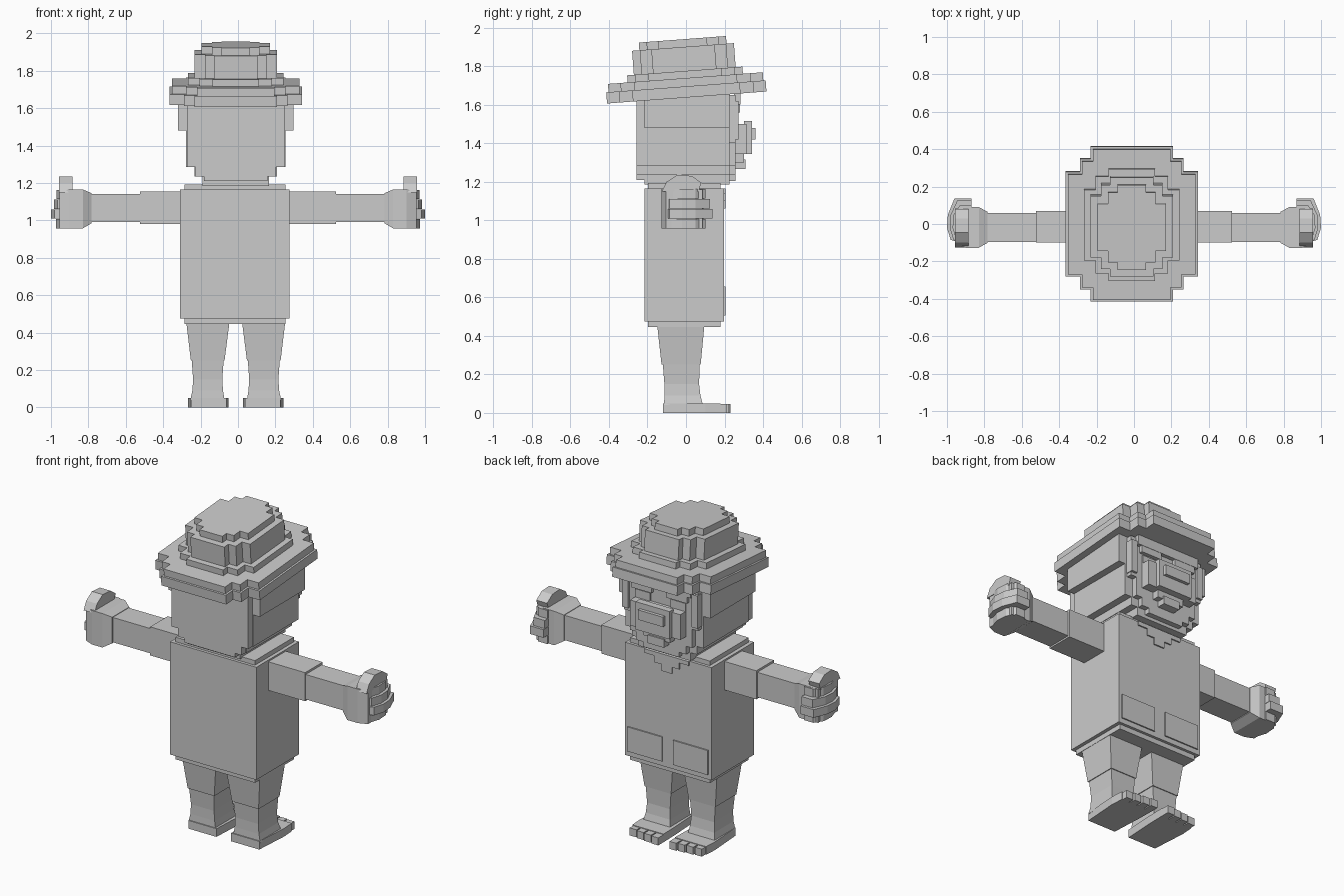
import bpy, bmesh, math
from mathutils import Matrix, Vector

cube = bpy.data.objects.get("Cube")
if cube:
    bpy.data.objects.remove(cube, do_unlink=True)

CX = -0.012  # centre line of the body

grey = bpy.data.materials.new("plain_grey")
grey.use_nodes = True
grey.diffuse_color = (0.6, 0.6, 0.6, 1)
grey.node_tree.nodes["Principled BSDF"].inputs["Base Color"].default_value = (0.6, 0.6, 0.6, 1)


def finish(name, bm, matrix=None):
    if matrix:
        bm.transform(matrix)
    bmesh.ops.recalc_face_normals(bm, faces=bm.faces)
    mesh = bpy.data.meshes.new(name)
    bm.to_mesh(mesh)
    bm.free()
    mesh.materials.append(grey)
    obj = bpy.data.objects.new(name, mesh)
    bpy.context.collection.objects.link(obj)
    return obj


def loft(name, rings, matrix=None):
    """Skin a stack of point rings and cap both ends."""
    bm = bmesh.new()
    loops = [[bm.verts.new(p) for p in ring] for ring in rings]
    n = len(loops[0])
    for a, b in zip(loops, loops[1:]):
        for i in range(n):
            j = (i + 1) % n
            bm.faces.new((a[i], a[j], b[j], b[i]))
    bm.faces.new(loops[0])
    bm.faces.new(loops[-1])
    return finish(name, bm, matrix)


def box(name, x, y, z, matrix=None):
    rings = [[(x[0], y[0], h), (x[1], y[0], h), (x[1], y[1], h), (x[0], y[1], h)] for h in z]
    return loft(name, rings, matrix)


def mid_box(name, half, y, z):
    return box(name, (CX - half, CX + half), y, z)


def stepped_disc(name, steps, z, matrix):
    """Pixel-like round plate; steps run from narrow and deep to wide and shallow."""
    quarter = []
    for i, (hx, hy) in enumerate(steps):
        if i:
            quarter.append((steps[i - 1][0], hy))
        quarter.append((hx, hy))
    ring = quarter + [(x, -y) for x, y in reversed(quarter)]
    ring += [(-x, -y) for x, y in quarter] + [(-x, y) for x, y in reversed(quarter)]
    return loft(name, [[(CX + x, y, h) for x, y in ring] for h in z], matrix)


def stepped_front(name, steps, top, y):
    """Plate facing y that narrows downwards; steps are (half width, bottom height)."""
    side, level = [], top
    for half, low in steps:
        side += [(half, level), (half, low)]
        level = low
    ring = side + [(-x, h) for x, h in reversed(side)]
    return loft(name, [[(CX + x, d, h) for x, h in ring] for d in y])


# Hat, tipped back a little
pivot = Matrix.Translation((0, 0, 1.69))
tilt = pivot @ Matrix.Rotation(math.radians(4.3), 4, "X") @ pivot.inverted()
brim = [(0.22, 0.415), (0.277, 0.35), (0.353, 0.28)]
band = [(0.125, 0.30), (0.195, 0.26), (0.255, 0.19)]
crown = [(0.115, 0.265), (0.165, 0.225), (0.22, 0.165)]


def inset(steps, d):
    return [(x - d, y - d) for x, y in steps]


stepped_disc("hat_brim_lower", brim, (1.637, 1.695), tilt)
stepped_disc("hat_brim_upper", inset(brim, 0.012), (1.69, 1.738), tilt)
stepped_disc("hat_band", band, (1.73, 1.775), tilt)
stepped_disc("hat_crown", crown, (1.77, 1.90), tilt)
stepped_disc("hat_top", inset(crown, 0.038), (1.89, 1.94), tilt)

# Head
stepped_front("head", [(0.31, 1.48), (0.265, 1.285), (0.22, 1.235), (0.177, 1.185)],
              1.66, (-0.215, 0.225))
stepped_front("head_back", [(0.26, 1.285), (0.215, 1.235), (0.17, 1.21)], 1.64, (-0.256, -0.21))
stepped_front("face", [(0.25, 1.40), (0.21, 1.285), (0.17, 1.235), (0.12, 1.205)],
              1.65, (0.22, 0.258))

# Face details
mid_box("fringe", 0.215, (0.25, 0.282), (1.60, 1.66))
for side, s in (("left", 1), ("right", -1)):
    near, far = sorted((CX + s * 0.05, CX + s * 0.19))
    box(side + "_brow", (near, far), (0.25, 0.28), (1.56, 1.61))
    box(side + "_eye", (near + 0.02, far - 0.02), (0.25, 0.266), (1.50, 1.55))
    near, far = sorted((CX + s * 0.215, CX + s * 0.255))
    box(side + "_sideburn", (near, far), (0.22, 0.272), (1.42, 1.62))
mid_box("muzzle", 0.17, (0.25, 0.315), (1.345, 1.50))
mid_box("nose", 0.115, (0.30, 0.342), (1.345, 1.515))
mid_box("nose_tip", 0.085, (0.33, 0.362), (1.42, 1.48))
mid_box("lips", 0.09, (0.25, 0.30), (1.30, 1.35))
mid_box("goatee", 0.055, (0.25, 0.31), (1.265, 1.315))

# Torso with stepped edges
box("torso", (-0.31, 0.275), (-0.215, 0.197), (0.475, 1.165))
box("torso_core", (-0.287, 0.253), (-0.197, 0.18), (0.445, 1.193))
stepped_front("collar", [(0.15, 1.14), (0.085, 1.10), (0.035, 1.06)], 1.165, (0.19, 0.205))
for side, x in (("left", (0.02, 0.255)), ("right", (-0.29, -0.055))):
    box(side + "_pocket", x, (0.19, 0.205), (0.505, 0.655))


def section(x, y, z):
    return [(x, y[0], z[0]), (x, y[1], z[0]), (x, y[1], z[1]), (x, y[0], z[1])]


# Arms, hands, legs and feet are made once and mirrored
for side, s in (("left", 1), ("right", -1)):
    flip = Matrix.Diagonal((s, 1, 1, 1))

    loft(side + "_sleeve", [section(x, (-0.10, 0.07), (0.98, 1.155)) for x in (0.25, 0.525)], flip)
    loft(side + "_forearm", [section(x, (-0.095, 0.06), (0.99, 1.142)) for x in (0.52, 0.79)], flip)
    loft(side + "_palm", [
        section(0.782, (-0.10, 0.065), (0.985, 1.145)),
        section(0.83, (-0.127, 0.09), (0.957, 1.165)),
        section(0.90, (-0.127, 0.09), (0.957, 1.165)),
        section(0.955, (-0.105, 0.085), (0.957, 1.16))], flip)

    # Thumb lies over the top of the fist
    arch = [(-0.125, 1.15), (-0.10, 1.20), (-0.045, 1.235), (0.03, 1.23), (0.08, 1.195), (0.065, 1.15)]
    loft(side + "_thumb", [[(x, y, z) for y, z in arch] for x in (0.885, 0.958)], flip)

    # Curled fingers, each a bent slab
    for i, (reach, front) in enumerate([(0.972, 0.10), (1.0, 0.137), (0.985, 0.125), (0.97, 0.10)]):
        low = 0.957 + i * 0.052
        bend = [(0.93, -0.10), (reach - 0.02, -0.085), (reach, -0.02), (reach - 0.005, 0.05),
                (reach - 0.04, front), (0.87, front), (0.87, 0.06)]
        loft(side + "_finger_" + str(i + 1),
             [[(x, y, z) for x, y in bend] for z in (low, low + 0.05)], flip)

    move = Matrix.Translation((CX, 0, 0)) @ flip

    def level(z, x, y):
        return [(x[0], y[0], z), (x[1], y[0], z), (x[1], y[1], z), (x[0], y[1], z)]

    loft(side + "_trouser_leg", [
        level(0.46, (0.033, 0.265), (-0.15, 0.096)),
        level(0.25, (0.06, 0.24), (-0.127, 0.076))], move)
    loft(side + "_shin", [
        level(0.26, (0.064, 0.236), (-0.121, 0.071)),
        level(0.15, (0.072, 0.228), (-0.112, 0.068)),
        level(0.09, (0.068, 0.232), (-0.112, 0.075)),
        level(0.04, (0.06, 0.243), (-0.114, 0.088))], move)
    foot = [(0.05, -0.12), (0.24, -0.12), (0.255, 0.10), (0.25, 0.18), (0.038, 0.18), (0.04, 0.08)]
    loft(side + "_foot", [[(x, y, z) for x, y in foot] for z in (0, 0.05)], move)
    for i in range(4):
        x = 0.038 + i * 0.0535
        box(side + "_toe_" + str(i + 1), (x, x + 0.046), (0.17, 0.232 - i * 0.006), (0, 0.046), move)
